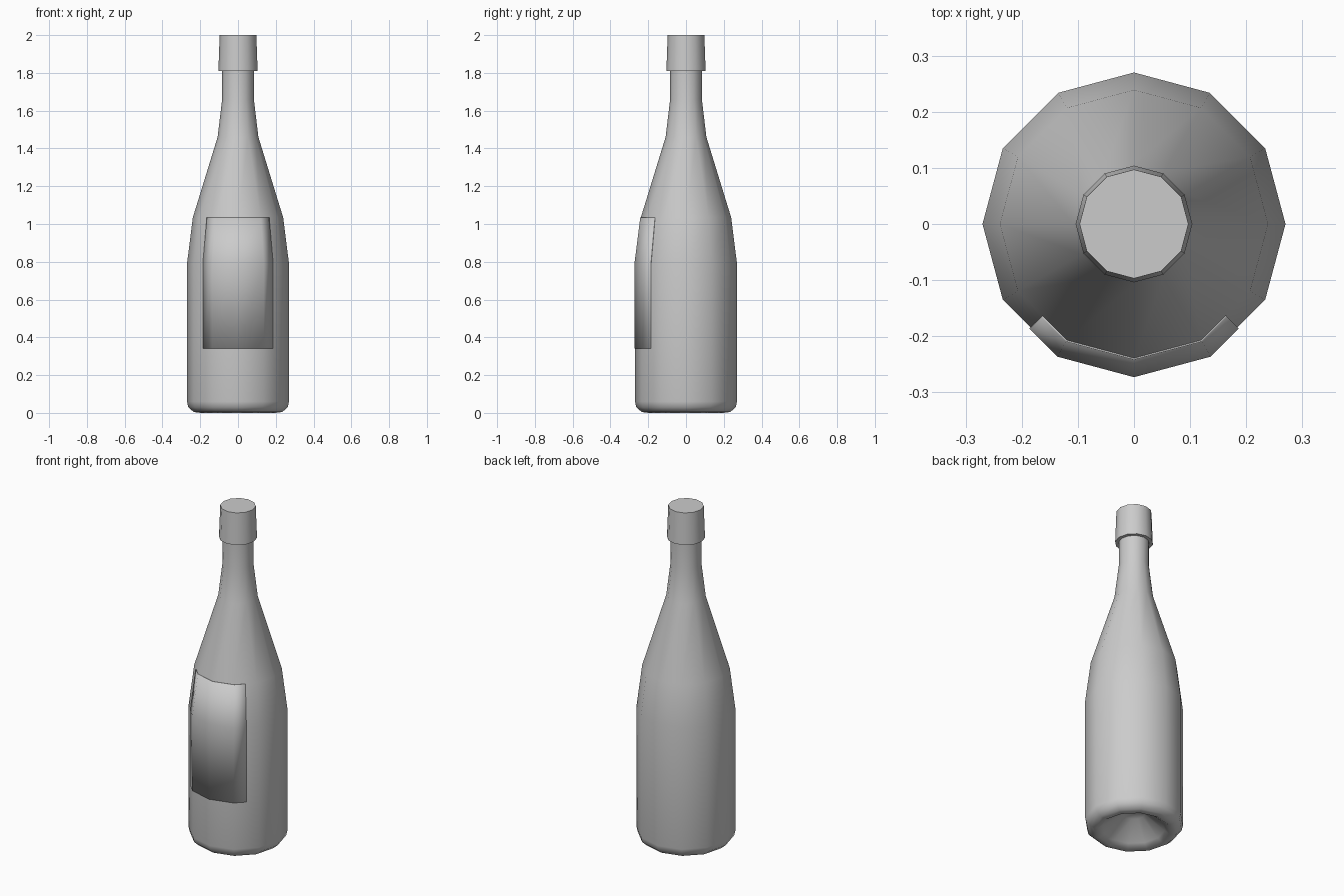
import bpy, bmesh, math

if "Cube" in bpy.data.objects:
    bpy.data.objects.remove(bpy.data.objects["Cube"])

SIDES = 12


def lathe(name, profile, angles, closed, sharp=35, apothem=False):
    """Sweep an (r, z) profile over the listed angles in degrees."""
    bm = bmesh.new()
    cols = []
    for a in angles:
        # points halfway along a facet sit on the flat, not on the corner circle
        k = math.cos(math.radians(15)) if a % 30 else 1.0
        t = math.radians(a)
        cols.append([bm.verts.new((r * k * math.cos(t), r * k * math.sin(t), z))
                     for r, z in profile])
    n = len(cols)
    for i in range(n if closed else n - 1):
        a, b = cols[i], cols[(i + 1) % n]
        for j in range(len(profile) - 1):
            bm.faces.new((a[j], b[j], b[j + 1], a[j + 1]))
    bmesh.ops.remove_doubles(bm, verts=bm.verts, dist=1e-5)
    bmesh.ops.dissolve_degenerate(bm, edges=bm.edges, dist=1e-6)
    me = bpy.data.meshes.new(name)
    bm.to_mesh(me)
    bm.free()
    ob = bpy.data.objects.new(name, me)
    bpy.context.collection.objects.link(ob)
    bpy.ops.object.select_all(action='DESELECT')
    ob.select_set(True)
    bpy.context.view_layer.objects.active = ob
    bpy.ops.object.shade_smooth_by_angle(angle=math.radians(sharp))
    return ob


ring = [i * 360 // SIDES for i in range(SIDES)]

# Glass body, from the hollow under the base up to the neck
lathe("bottle_body", [(0, 0.12), (0.06, 0.11), (0.17, 0.02), (0.2, 0.0),
                      (0.235, 0.005), (0.263, 0.03), (0.27, 0.06),
                      (0.27, 0.79), (0.239, 1.035), (0.108, 1.46),
                      (0.084, 1.66), (0.084, 1.81)], ring, True, 60)

# Cap with a slight taper
lathe("bottle_cap", [(0.084, 1.81), (0.104, 1.81), (0.097, 2.0), (0, 2.0)],
      ring, True)

# Thin label wrapped around the front quarter
label = lathe("front_label", [(0.273, 0.34), (0.273, 0.79), (0.242, 1.035)],
              [225, 240, 270, 300, 315], False)
mod = label.modifiers.new("thickness", 'SOLIDIFY')
mod.thickness = 0.004
mod.offset = -1
